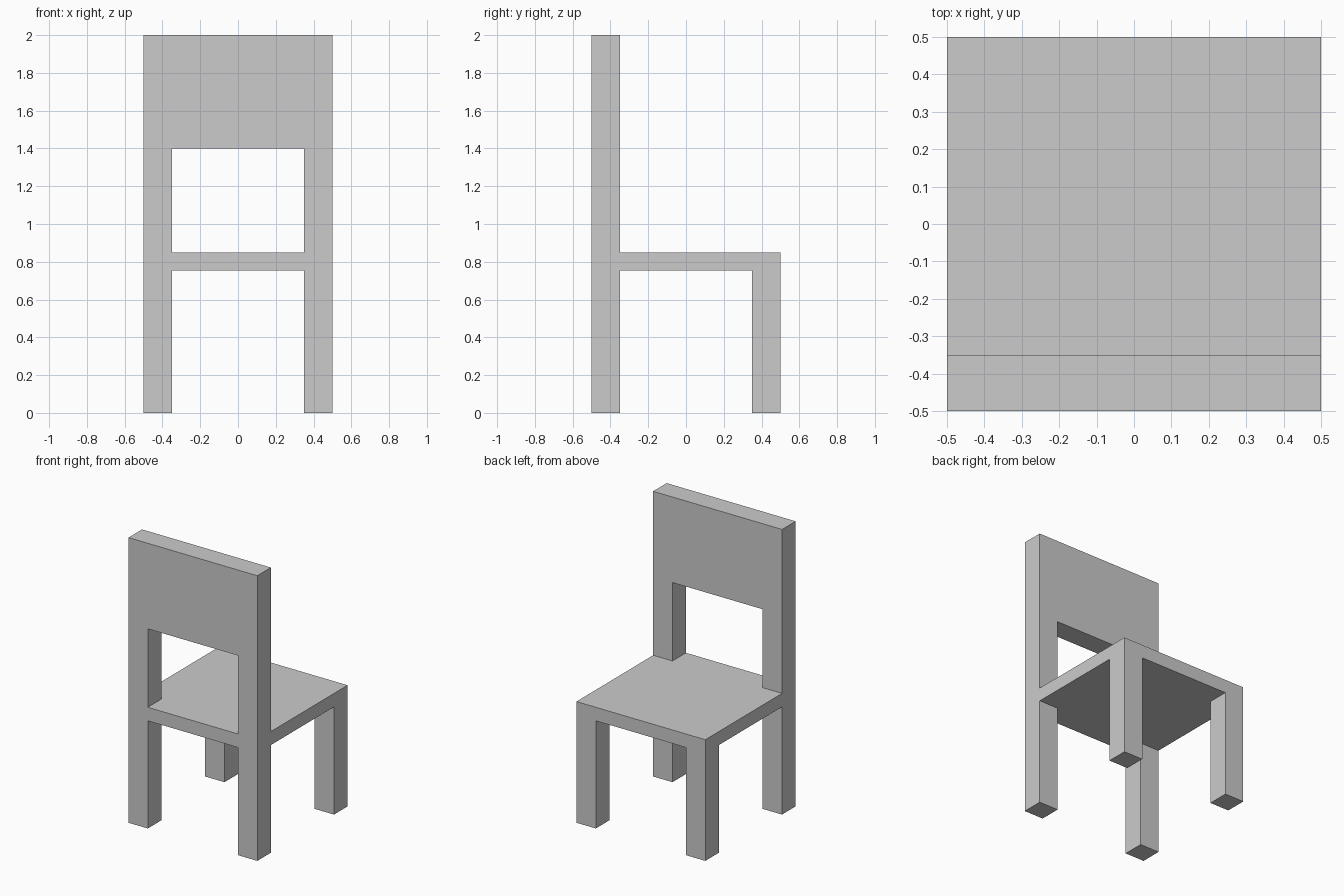
import bpy, bmesh
from mathutils import Vector

if "Cube" in bpy.data.objects:
    bpy.data.objects.remove(bpy.data.objects["Cube"])

HALF = 0.5         # half the chair's width and depth
INNER = 0.35       # inner side of posts and legs
SEAT_LOW, SEAT_TOP = 0.755, 0.85
REST_LOW, TOP = 1.4, 2.0

grey = bpy.data.materials.new("plain grey")
grey.diffuse_color = (0.6, 0.6, 0.6, 1)
grey.use_nodes = True
grey.node_tree.nodes["Principled BSDF"].inputs["Base Color"].default_value = grey.diffuse_color


def extrude(name, points, direction):
    """Solid made by extruding a flat outline."""
    bm = bmesh.new()
    face = bm.faces.new([bm.verts.new(p) for p in points])
    result = bmesh.ops.extrude_face_region(bm, geom=[face], use_keep_orig=True)
    moved = [v for v in result["geom"] if isinstance(v, bmesh.types.BMVert)]
    bmesh.ops.translate(bm, verts=moved, vec=Vector(direction))
    bmesh.ops.recalc_face_normals(bm, faces=bm.faces)
    mesh = bpy.data.meshes.new(name)
    bm.to_mesh(mesh)
    bm.free()
    mesh.materials.append(grey)
    obj = bpy.data.objects.new(name, mesh)
    bpy.context.collection.objects.link(obj)
    return obj


def mirrored(half):
    """Complete a half outline by mirroring it across x = 0."""
    return half + [(-x, v) for x, v in reversed(half)]


# Back frame: rear legs, posts and backrest in one arch
arch = mirrored([(INNER, REST_LOW), (INNER, 0), (HALF, 0), (HALF, TOP)])
extrude("back_frame", [(x, -HALF, z) for x, z in arch], (0, HALF - INNER, 0))

# Seat: slab with a tongue that fits between the back posts
slab = mirrored([(INNER, -HALF), (INNER, -INNER), (HALF, -INNER), (HALF, HALF)])
extrude("seat", [(x, y, SEAT_LOW) for x, y in slab], (0, 0, SEAT_TOP - SEAT_LOW))

# Short legs under the open edge of the seat
for side, name in ((-1, "left_leg"), (1, "right_leg")):
    a, b = side * INNER, side * HALF
    square = [(a, INNER, 0), (b, INNER, 0), (b, HALF, 0), (a, HALF, 0)]
    extrude(name, square, (0, 0, SEAT_LOW))
